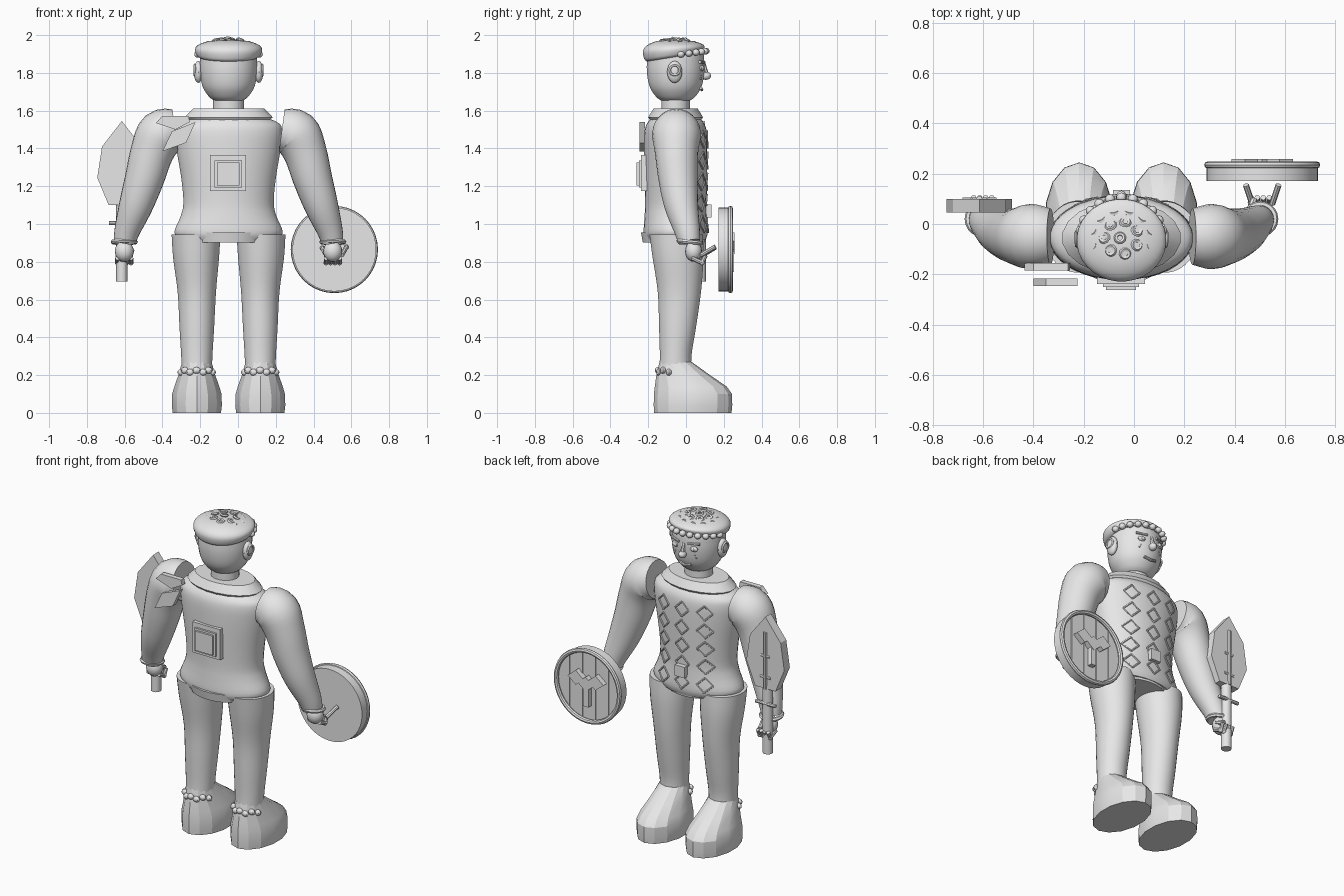
import bpy, bmesh, math
from mathutils import Vector, Matrix

if "Cube" in bpy.data.objects:
    bpy.data.objects.remove(bpy.data.objects["Cube"])

CX, CY = -0.05, -0.055          # body axis
GREY = bpy.data.materials.new("plain grey")
GREY.diffuse_color = (0.8, 0.8, 0.8, 1)
GREY.use_nodes = True
GREY.node_tree.nodes["Principled BSDF"].inputs["Base Color"].default_value = GREY.diffuse_color


def finish(name, bm, smooth=True, angle=35):
    bmesh.ops.recalc_face_normals(bm, faces=bm.faces)
    for f in bm.faces:
        f.smooth = smooth
    me = bpy.data.meshes.new(name)
    bm.to_mesh(me)
    bm.free()
    if smooth:
        me.set_sharp_from_angle(angle=math.radians(angle))
    me.materials.append(GREY)
    ob = bpy.data.objects.new(name, me)
    bpy.context.collection.objects.link(ob)
    return ob


def spline(rows, steps):
    """Catmull-Rom through rows of equal-length tuples."""
    out = []
    for i in range(len(rows) - 1):
        a, b = rows[max(i - 1, 0)], rows[i]
        c, d = rows[i + 1], rows[min(i + 2, len(rows) - 1)]
        for k in range(steps):
            t = k / steps
            out.append(tuple(0.5 * (2*q + (r-p)*t + (2*p - 5*q + 4*r - s)*t*t + (3*q - p - 3*r + s)*t**3)
                             for p, q, r, s in zip(a, b, c, d)))
    return out + [rows[-1]]


def skin(bm, rings, closed=False):
    vs = [[bm.verts.new(p) for p in r] for r in rings]
    n = len(vs[0])
    pairs = list(zip(vs, vs[1:])) + ([(vs[-1], vs[0])] if closed else [])
    for a, b in pairs:
        for i in range(n):
            bm.faces.new((a[i], a[(i+1) % n], b[(i+1) % n], b[i]))
    if not closed:
        bm.faces.new(vs[0])
        bm.faces.new(vs[-1])


def stack(rows, n=32, steps=4):
    """Ellipse sections (x, y, z, rx, ry) stacked upwards."""
    bm = bmesh.new()
    rows = spline(rows, steps) if steps > 1 else rows
    skin(bm, [[(x + rx*math.cos(2*math.pi*(i+.5)/n), y + ry*math.sin(2*math.pi*(i+.5)/n), z)
               for i in range(n)] for x, y, z, rx, ry in rows])
    return bm


def sweep(rows, n=24, steps=4):
    """Round sections (x, y, z, r) across a path lying near the xz plane."""
    rows = spline(rows, steps)
    pts = [Vector(r[:3]) for r in rows]
    rings = []
    for i, p in enumerate(pts):
        t = (pts[min(i+1, len(pts)-1)] - pts[max(i-1, 0)]).normalized()
        u = Vector((0, 1, 0))
        u = (u - t*u.dot(t)).normalized()
        v = t.cross(u)
        rings.append([p + rows[i][3]*(u*math.cos(2*math.pi*k/n) + v*math.sin(2*math.pi*k/n)) for k in range(n)])
    bm = bmesh.new()
    skin(bm, rings)
    return bm


def rod(bm, p, q, r, n=8):
    p, q = Vector(p), Vector(q)
    m = Matrix.Translation((p+q)/2) @ (q-p).to_track_quat('Z', 'Y').to_matrix().to_4x4()
    bmesh.ops.create_cone(bm, cap_ends=True, segments=n, radius1=r, radius2=r, depth=(q-p).length, matrix=m)


def ball(bm, c, r, seg=12):
    m = Matrix.Translation(c) @ Matrix.Diagonal((*r, 1))
    bmesh.ops.create_uvsphere(bm, u_segments=seg, v_segments=max(6, seg*2//3), radius=1, matrix=m)


def torus(bm, c, axis, R, r, n=16, k=6):
    rot = Vector(axis).to_track_quat('Z', 'Y')
    rings = []
    for i in range(n):
        a = 2*math.pi*i/n
        rings.append([Vector(c) + rot @ Vector(((R + r*math.cos(b))*math.cos(a), (R + r*math.cos(b))*math.sin(a),
                      r*math.sin(b))) for b in (2*math.pi*j/k for j in range(k))])
    skin(bm, rings, True)


def plate(bm, pts, y0, y1):
    """Outline in xz pushed from y0 to y1."""
    skin(bm, [[(x, y, z) for x, z in pts] for y in (y0, y1)])


def square(x, z, h):
    return [(x-h, z-h), (x+h, z-h), (x+h, z+h), (x-h, z+h)]


# torso, hem, collar, neck
torso_rows = [(.25, .16, .915), (.288, .17, .955), (.255, .165, 1.04), (.24, .162, 1.11), (.25, .165, 1.235),
              (.277, .168, 1.4), (.285, .165, 1.49), (.265, .15, 1.535), (.18, .12, 1.57)]
finish("torso", stack([(CX, CY, z, rx, ry) for rx, ry, z in torso_rows], 40))
finish("tunic_hem", stack([(CX, CY-.01, .903, .2, .165), (CX, CY-.01, .955, .215, .175)], 24, 1))
finish("collar", stack([(CX, CY, z, r, r*.62) for z, r in ((1.535, .205), (1.565, .237), (1.612, .19))], 20, 1), angle=25)
finish("neck", stack([(CX, CY, 1.58, .082, .076), (CX, CY, 1.69, .082, .076)], 24, 1))

# head and cap of hair
finish("head", stack([(CX, CY, z, r, r) for z, r in ((1.655, .08), (1.675, .105), (1.72, .135), (1.78, .15),
                      (1.85, .153), (1.92, .14), (1.96, .07))]))
cap = stack([(CX, CY-.01, z, r, r*.92) for z, r in ((1.86, .155), (1.875, .17), (1.915, .178),
             (1.945, .155), (1.967, .1), (1.975, .03))])
for v in cap.verts:
    v.co.z += (.025 + .16*(v.co.y - CY))*(1.975 - v.co.z)/.115
finish("hair_cap", cap)

# curls in rings over the cap, and a rolled fringe at the brow
bm = bmesh.new()
for lat, count in ((25, 16), (46, 12), (66, 7), (88, 1)):
    for i in range(count):
        a, e = 2*math.pi*(i + .5)/count, math.radians(lat)
        d = Vector((math.cos(e)*math.cos(a), math.cos(e)*math.sin(a), math.sin(e)))
        if lat == 25 and d.y < -.1:
            continue
        c = Vector((CX + .168*d.x, CY + .158*d.y, 1.878 + .102*d.z))
        torus(bm, c, d + Vector((0, .3, .2)), .017, .008, 10, 5)
finish("hair_curls", bm)
bm = bmesh.new()
for i in range(11):
    a = math.radians(10 + 16*i)
    ball(bm, (CX + .165*math.cos(a), CY + .16*math.sin(a), 1.895 + .02*math.sin(a)), (.02, .02, .018), 10)
finish("fringe", bm)

# face
bm = bmesh.new()
ball(bm, (CX, .105, 1.785), (.022, .028, .022))
rod(bm, (CX, .09, 1.85), (CX, .108, 1.79), .013)
finish("nose", bm)
bm = bmesh.new()
for s in (-1, 1):
    ball(bm, (CX + s*.06, .082, 1.825), (.028, .014, .016))
    ball(bm, (CX + s*.06, .093, 1.825), (.011, .007, .011))
    rod(bm, (CX + s*.03, .097, 1.855), (CX + s*.095, .073, 1.858), .008)
    for dx, z in ((.05, 1.775), (.065, 1.785), (.075, 1.77)):
        ball(bm, (CX + s*dx, .078, z), (.005, .006, .005), 6)
finish("eyes_brows_freckles", bm)
bm = bmesh.new()
for p, q in (((-.04, .078, 1.72), (0, .084, 1.71)), ((0, .084, 1.71), (.04, .078, 1.72))):
    rod(bm, (CX + p[0], *p[1:]), (CX + q[0], *q[1:]), .008)
finish("mouth", bm)

for s, side in ((-1, "left"), (1, "right")):
    # ear
    bm = bmesh.new()
    ball(bm, (CX + s*.16, -.06, 1.805), (.024, .04, .058), 16)
    torus(bm, (CX + s*.178, -.06, 1.815), (1, 0, 0), .026, .008)
    finish(side + "_ear", bm)
    # leg and shoe
    lx = CX + s*.168
    finish(side + "_leg", stack([(lx, -.055, .2, .08, .088), (lx, -.055, .3, .083, .084), (lx, -.045, .45, .092, .098),
           (lx, -.035, .64, .102, .115), (CX + s*.172, -.042, .82, .122, .135),
           (CX + s*.172, -.052, .945, .13, .142)]))
    finish(side + "_shoe", stack([(lx, .036, 0, .131, .205), (lx, .037, .04, .136, .208), (lx, .037, .1, .134, .207),
           (lx, .025, .14, .122, .19), (lx, -.015, .2, .1, .142), (lx, -.055, .27, .08, .085)], 14, 1), angle=20)
    bm = bmesh.new()
    for i in range(7):
        a = math.radians(200 + 23*i)
        ball(bm, (lx + .086*math.cos(a), -.055 + .094*math.sin(a), .215 + .01*(i % 2)), (.022, .016, .018), 8)
    finish(side + "_ankle_trim", bm)
    # arm, with a flat shoulder end facing the body
    finish(side + "_arm", sweep([(CX + s*dx, y, z, r) for dx, y, z, r in (
        (.282, -.05, 1.495, .112), (.355, -.05, 1.475, .13), (.405, -.05, 1.38, .115), (.445, -.042, 1.24, .104),
        (.49, -.025, 1.1, .09), (.535, .005, .97, .069), (.55, .017, .905, .058))]))
    # wrist band, palm, curled fingers
    wx = CX + s*.552
    bm = bmesh.new()
    torus(bm, (wx, .02, .905), (0, .1, 1), .06, .012, 20)
    finish(side + "_wrist_band", bm)
    bm = bmesh.new()
    ball(bm, (wx, .04, .855), (.05, .045, .055), 16)
    for i in range(4):
        fx = wx + (i - 1.5)*.024
        rod(bm, (fx, .03, .82), (fx, .085, .795), .012)
        rod(bm, (fx, .085, .795), (fx, .105, .835), .011)
        ball(bm, (fx, .085, .795), (.014, .014, .014), 8)
    rod(bm, (wx - s*.04, .05, .86), (wx - s*.025, .1, .84), .014)
    finish(side + "_hand", bm)

# back box with stepped frame
bm = bmesh.new()
plate(bm, square(-.052, 1.27, .095), -.238, -.2)
plate(bm, square(-.052, 1.265, .072), -.25, -.238)
plate(bm, square(-.052, 1.265, .06), -.262, -.25)
finish("back_box", bm, False)

# two loose plates behind the shoulder
bm = bmesh.new()
plate(bm, [(-.435, 1.535), (-.4, 1.572), (-.262, 1.572), (-.255, 1.54), (-.33, 1.5)], -.185, -.155)
plate(bm, [(-.4, 1.385), (-.35, 1.49), (-.225, 1.54), (-.275, 1.43)], -.247, -.217)
finish("shoulder_plates", bm, False)


# diamond stitching wrapped on the chest
def chest(x, z):
    for (ra, ya, za), (rb, yb, zb) in zip(torso_rows, torso_rows[1:]):
        if za <= z <= zb:
            t = (z - za)/(zb - za)
            return Vector((CX + x, CY + (ya + (yb-ya)*t)*math.sqrt(1 - (x/(ra + (rb-ra)*t))**2) + .003, z))


bm = bmesh.new()
for x in (-.14, 0, .14):
    for i in range(5):
        z = 1.0 + .112*i
        c = [chest(x + a*.045, z + b*.045) for a, b in ((1, 0), (0, 1), (-1, 0), (0, -1))]
        for k in range(4):
            rod(bm, c[k], c[(k+1) % 4], .005, 6)
finish("chest_diamonds", bm, False)
bm = bmesh.new()
plate(bm, square(-.05, 1.068, .034), .105, .135)
finish("belt_patch", bm, False)

# axe: leaf blade, ridge, crossbars, grip
AX = -.615
bm = bmesh.new()
half = [(0, 1.545), (.105, 1.41), (.13, 1.245), (.07, 1.1)]
plate(bm, [(AX + x, z) for x, z in half] + [(AX - x, z) for x, z in half[:0:-1]], .045, .1)
finish("axe_blade", bm, False)
bm = bmesh.new()
rod(bm, (AX, .075, .695), (AX, .075, 1.12), .03, 12)
rod(bm, (AX, .1, 1.1), (AX, .1, 1.45), .012)
for z, w in ((1.005, .068), (1.17, .035), (1.3, .03)):
    rod(bm, (AX - w, .095, z), (AX + w, .095, z), .011)
finish("axe_handle", bm)

# round shield with planks, rim, emblem and grip
SX, SZ = .51, .865
bm = bmesh.new()
rod(bm, (SX, .172, SZ), (SX, .225, SZ), .222, 40)
finish("shield_board", bm)
bm = bmesh.new()
torus(bm, (SX, .235, SZ), (0, 1, 0), .217, .014, 40, 8)
finish("shield_rim", bm)
bm = bmesh.new()
for x in (-.135, -.045, .045, .135):
    h = math.sqrt(.208**2 - x*x)
    plate(bm, [(SX+x-.005, SZ-h), (SX+x+.005, SZ-h), (SX+x+.005, SZ+h), (SX+x-.005, SZ+h)], .222, .23)
finish("shield_planks", bm, False)
bm = bmesh.new()
for x, z in ((-.068, .045), (.068, .045), (0, .02)):
    plate(bm, [(SX+x-.055, SZ+z), (SX+x, SZ+z-.045), (SX+x+.055, SZ+z), (SX+x, SZ+z+.045)], .22, .258)
plate(bm, [(SX-.018, SZ-.12), (SX+.018, SZ-.12), (SX+.018, SZ), (SX-.018, SZ)], .22, .255)
finish("shield_emblem", bm, False)
bm = bmesh.new()
rod(bm, (.47, .08, .83), (.445, .155, .875), .012)
rod(bm, (.55, .08, .835), (.575, .155, .88), .012)
finish("shield_grip", bm)
